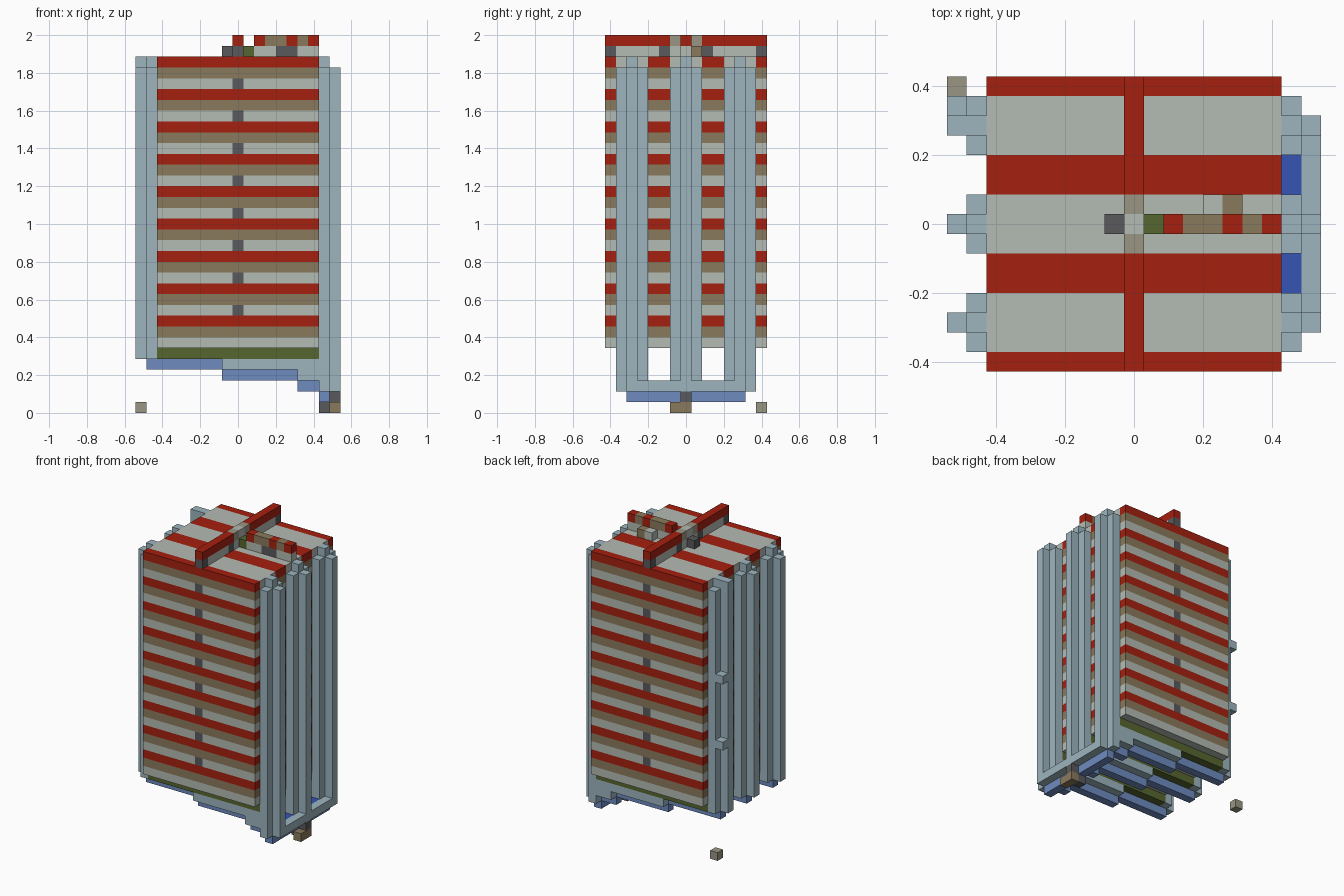
import bpy
import bmesh
from mathutils import Vector

if "Cube" in bpy.data.objects:
    bpy.data.objects.remove(bpy.data.objects["Cube"], do_unlink=True)

U = 2 / 35                       # edge of one block
ORIGIN = Vector((-9.5, -7.5, 0))  # grid corner, in blocks


def linear(c):
    return c / 12.92 if c <= 0.04045 else ((c + 0.055) / 1.055) ** 2.4


def material(name, code):
    rgb = [linear(int(code[n:n + 2], base=16) / 255) for n in (0, 2, 4)]
    mat = bpy.data.materials.new(name)
    mat.use_nodes = True
    mat.diffuse_color = (*rgb, 1)
    mat.node_tree.nodes["Principled BSDF"].inputs["Base Color"].default_value = (*rgb, 1)
    return mat


MATS = {name: material(name, code) for name, code in {
    "red": "A5200F", "tan": "8A7A5C", "light grey": "B4BBB4",
    "dark grey": "5A5A5C", "pale blue": "9DB5BF", "muted blue": "6E8BC0",
    "strong blue": "3555B5", "green": "56662F", "taupe": "9A9684"}.items()}


def span(v):
    """A single cell number, or an inclusive (first, last) pair."""
    return v if isinstance(v, tuple) else (v, v)


def part(name, *blocks):
    """One object made of coloured blocks: (colour, x cells, y cells, z cells)."""
    bm = bmesh.new()
    used = []
    for colour, *cells in blocks:
        if colour not in used:
            used.append(colour)
        ranges = [span(c) for c in cells]
        low = Vector([r[0] for r in ranges])
        high = Vector([r[1] + 1 for r in ranges])
        size, mid = high - low, (low + high) / 2 + ORIGIN
        verts = bmesh.ops.create_cube(bm, size=1)["verts"]
        for v in verts:
            v.co = Vector([(v.co[a] * size[a] + mid[a]) * U for a in range(3)])
        for f in {f for v in verts for f in v.link_faces}:
            f.material_index = used.index(colour)
    mesh = bpy.data.meshes.new(name)
    bm.to_mesh(mesh)
    bm.free()
    for colour in used:
        mesh.materials.append(MATS[colour])
    obj = bpy.data.objects.new(name, mesh)
    bpy.context.collection.objects.link(obj)
    return obj


BODY = (2, 16)
DEPTH = (0, 14)
RIBS = (2, 7, 12)   # centre row of each rib frame
GAPS = ((4, 5), (9, 10))

# Striped body, with a dark centre block at the front and back of grey layers
layers = []
for z in range(6, 32):
    colour = ("light grey", "tan", "red")[z % 3]
    if colour == "light grey" and z > 6:
        layers += [(colour, BODY, (1, 13), z)]
        for y in DEPTH:
            layers += [(colour, (2, 8), y, z), ("dark grey", 9, y, z),
                       (colour, (10, 16), y, z)]
    else:
        layers.append((colour, BODY, DEPTH, z))
part("striped_body", *layers)

# Roof with red bands
part("roof",
     *[("red", BODY, y, 32) for y in (0, 14, *GAPS)],
     *[("light grey", BODY, (y - 1, y + 1), 32) for y in RIBS])

# Rib frames: side columns, floor strip and stepped keel
for n, y in enumerate(RIBS):
    wide = (y - 1, y + 1)
    part(f"left_column_{n + 1}",
         ("pale blue", 17, wide, (2, 31)),
         ("pale blue", 17, y, 32),
         ("pale blue", 18, y, (3, 31)))
    part(f"right_column_{n + 1}",
         ("pale blue", 1, wide, (5, 31)),
         ("pale blue", 1, y, 32),
         ("pale blue", 0, y, (5, 31)))
    part(f"floor_strip_{n + 1}", ("green", BODY, wide, 5))
    part(f"keel_{n + 1}",
         ("pale blue", (8, 16), wide, 4),
         ("pale blue", (15, 16), wide, 3),
         ("muted blue", (1, 7), y, 4),
         ("muted blue", (8, 14), y, 3),
         ("muted blue", (15, 16), y, 2))

# Cross bars joining the columns at the bottom
part("lower_cross_bar", ("pale blue", 18, (2, 12), 2))
part("lower_cross_keel", ("muted blue", 17, (2, 12), 1))
part("channel_plates", *[("strong blue", 17, g, 2) for g in GAPS])

# Hook beneath the cross bar
part("hook", ("dark grey", 18, 7, 1), ("dark grey", 17, 7, 0),
     ("tan", 18, (6, 7), 0))

# Clips on the rear right column, and the loose block below them
part("column_clips", ("pale blue", 0, 13, 13), ("pale blue", 0, 13, 21),
     ("pale blue", 0, 12, 32))
part("loose_block", ("taupe", 0, 14, 0))

# Roof beam running front to back
part("roof_beam",
     *[("dark grey", 9, y, 33) for y in (0, 5, 9, 14)],
     *[("light grey", 9, y, 33) for y in ((1, 4), (6, 8), (10, 13))],
     *[("red", 9, y, 34) for y in ((0, 5), (9, 14))],
     ("taupe", 9, 6, 34), ("light grey", 9, 7, 34), ("taupe", 9, 8, 34))

# Roof arm running to the left
part("roof_arm",
     ("dark grey", 8, 7, 33), ("green", 10, 7, 33),
     ("light grey", (11, 12), 7, 33), ("dark grey", (13, 14), 7, 33),
     ("light grey", (15, 16), 7, 33),
     *[("red", x, 7, 34) for x in (11, 14, 16)],
     ("tan", (12, 13), 7, 34), ("tan", 15, 7, 34))
part("arm_side_blocks", ("light grey", 13, 8, 33), ("tan", 14, 8, 33))
